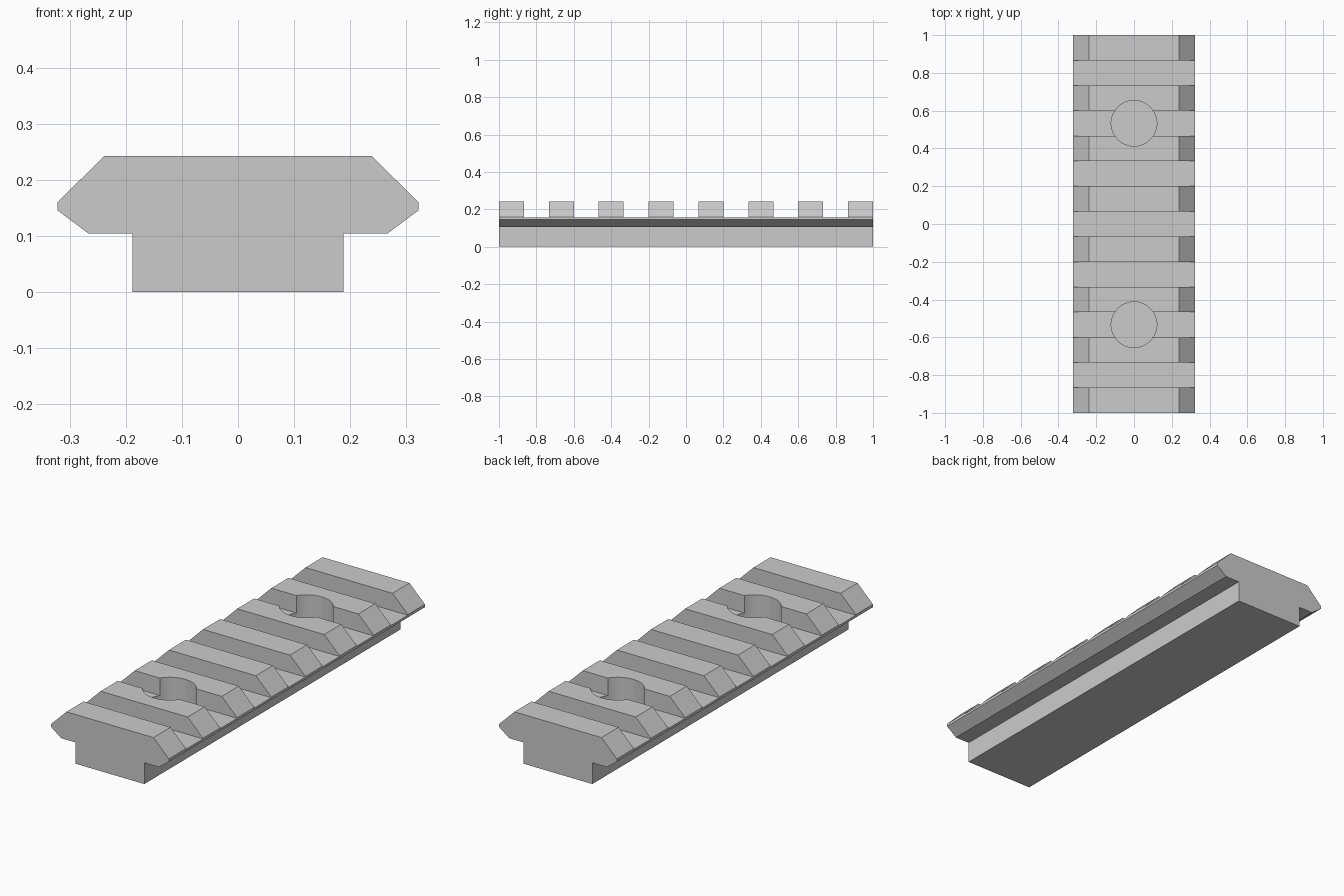
import bpy, bmesh, math
from mathutils import Matrix, Vector

if "Cube" in bpy.data.objects:
    bpy.data.objects.remove(bpy.data.objects["Cube"])

PITCH = 2 / 15          # tooth and slot width
SLOT_Z = 0.157          # slot floor
TOP_Z = 0.243
HOLE_Z = 0.105          # floor of the blind screw recesses


def make_object(name, bm):
    bmesh.ops.recalc_face_normals(bm, faces=bm.faces)
    mesh = bpy.data.meshes.new(name)
    bm.to_mesh(mesh)
    bm.free()
    obj = bpy.data.objects.new(name, mesh)
    bpy.context.collection.objects.link(obj)
    return obj


def cut(target, cutter):
    cutter.hide_render = True
    mod = target.modifiers.new("cut", 'BOOLEAN')
    mod.operation = 'DIFFERENCE'
    mod.solver = 'EXACT'
    mod.object = cutter
    bpy.context.view_layer.objects.active = target
    bpy.ops.object.modifier_apply(modifier=mod.name)
    bpy.data.objects.remove(cutter)


# Rail body: mirrored T-shaped cross-section extruded along y
half = [(0.188, 0), (0.188, 0.105), (0.267, 0.105),
        (0.322, 0.146), (0.322, 0.16), (0.238, TOP_Z)]
profile = half + [(-x, z) for x, z in reversed(half)]
bm = bmesh.new()
face = bm.faces.new([bm.verts.new((x, -1, z)) for x, z in profile])
ext = bmesh.ops.extrude_face_region(bm, geom=[face])
bmesh.ops.translate(bm, vec=Vector((0, 2, 0)),
                    verts=[v for v in ext["geom"] if isinstance(v, bmesh.types.BMVert)])
rail = make_object("accessory_rail", bm)

# Seven cross slots between eight teeth
bm = bmesh.new()
for i in range(7):
    y = (i - 3) * 2 * PITCH
    bmesh.ops.create_cube(bm, size=1, matrix=Matrix.Translation((0, y, SLOT_Z + 0.1))
                          @ Matrix.Diagonal((1, PITCH, 0.2, 1)))
cut(rail, make_object("slot_cutter", bm))

# Two round screw recesses centred in slots
bm = bmesh.new()
for side in (-1, 1):
    bmesh.ops.create_cone(bm, cap_ends=True, segments=48, radius1=0.121, radius2=0.121,
                          depth=0.3, matrix=Matrix.Translation((0, side * 4 * PITCH, HOLE_Z + 0.15)))
cut(rail, make_object("recess_cutter", bm))

# Smooth recess walls, keep hard edges
bpy.ops.object.select_all(action='DESELECT')
rail.select_set(True)
bpy.context.view_layer.objects.active = rail
bpy.ops.object.shade_smooth_by_angle(angle=math.radians(30))
